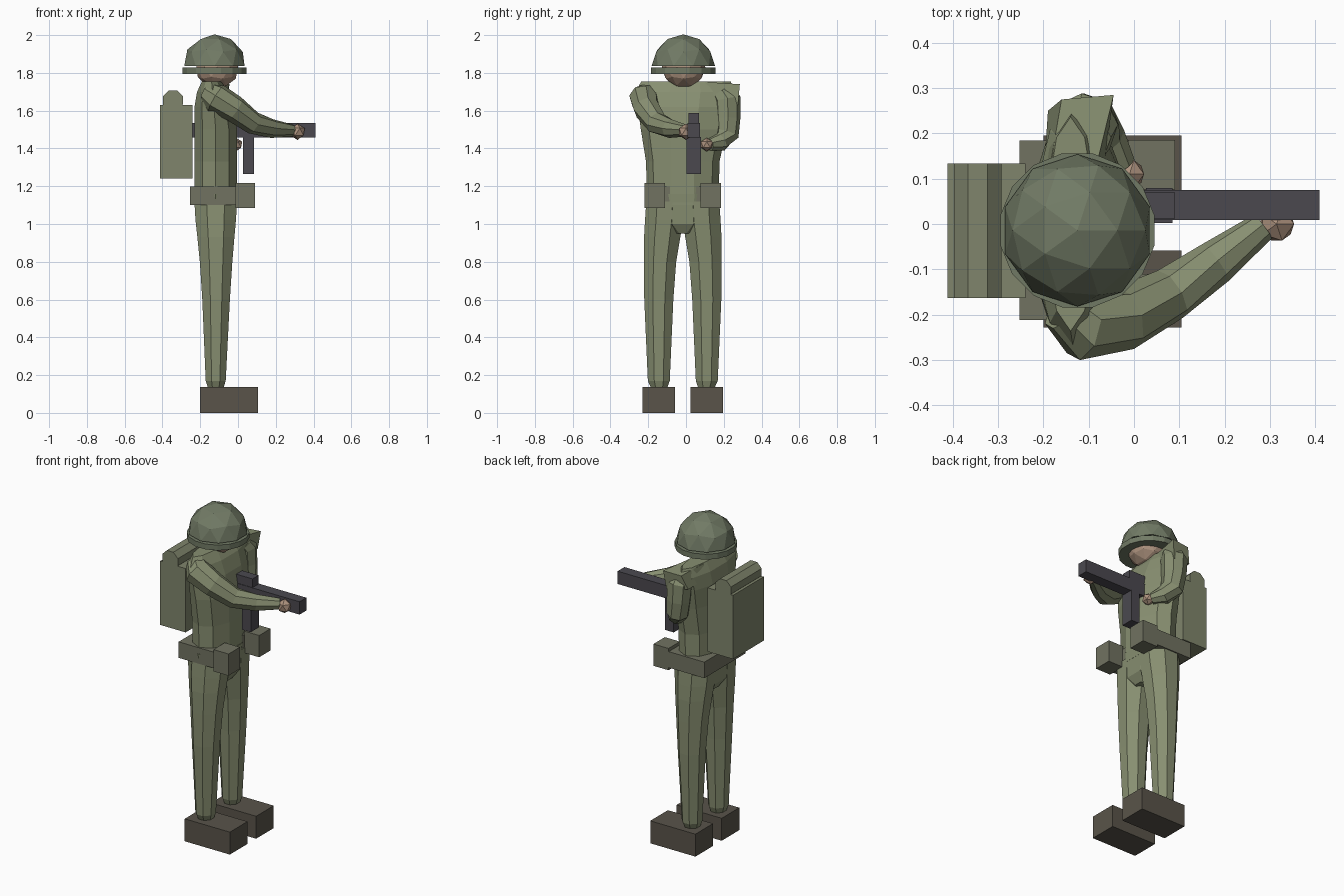
import bpy, bmesh, math
from mathutils import Vector, Matrix

if "Cube" in bpy.data.objects:
    bpy.data.objects.remove(bpy.data.objects["Cube"])

CX, CY = -0.125, -0.017      # body axis


def material(name, rgb):
    m = bpy.data.materials.new(name)
    m.diffuse_color = (*rgb, 1)
    m.use_nodes = True
    m.node_tree.nodes["Principled BSDF"].inputs["Base Color"].default_value = m.diffuse_color
    return m


CLOTH = material("cloth", (0.245, 0.275, 0.165))
HELMET = material("helmet_green", (0.165, 0.195, 0.13))
PACK = material("pack_green", (0.215, 0.235, 0.15))
WEB = material("webbing", (0.165, 0.17, 0.12))
BOOT = material("boot_brown", (0.10, 0.088, 0.068))
GUN = material("gun_metal", (0.07, 0.066, 0.078))
SKIN = material("skin", (0.42, 0.29, 0.21))


def finish(name, bm, mat):
    bmesh.ops.recalc_face_normals(bm, faces=bm.faces[:])
    me = bpy.data.meshes.new(name)
    bm.to_mesh(me)
    bm.free()
    me.materials.append(mat)
    ob = bpy.data.objects.new(name, me)
    bpy.context.collection.objects.link(ob)
    return ob


def box(name, x, y, z, mat):
    bm = bmesh.new()
    size = Vector((x[1] - x[0], y[1] - y[0], z[1] - z[0]))
    mid = Vector((sum(x), sum(y), sum(z))) / 2
    bmesh.ops.create_cube(bm, size=1, matrix=Matrix.Translation(mid) @ Matrix.Diagonal((*size, 1)))
    return finish(name, bm, mat)


def ball(name, loc, r, sub, mat, half=False):
    bm = bmesh.new()
    bmesh.ops.create_icosphere(bm, subdivisions=sub, radius=r)
    if half:
        cut = bmesh.ops.bisect_plane(bm, geom=bm.verts[:] + bm.edges[:] + bm.faces[:], dist=1e-4,
                                     plane_co=(0, 0, 0), plane_no=(0, 0, 1), clear_inner=True)
        bmesh.ops.holes_fill(bm, edges=[e for e in bm.edges if e.is_boundary])
    bmesh.ops.translate(bm, verts=bm.verts[:], vec=loc)
    return finish(name, bm, mat)


def skin_rings(name, rings, mat):
    """Bridge equal-sized point rings and cap the ends."""
    bm = bmesh.new()
    vs = [[bm.verts.new(p) for p in ring] for ring in rings]
    n = len(vs[0])
    for a, b in zip(vs, vs[1:]):
        for i in range(n):
            bm.faces.new((a[i], a[(i + 1) % n], b[(i + 1) % n], b[i]))
    bm.faces.new(vs[0])
    bm.faces.new(vs[-1])
    return finish(name, bm, mat)


def loft(name, sections, mat, n=8):
    """Stack of flat ellipses: (z, cx, cy, rx, ry)."""
    angles = [2 * math.pi * (i + 0.5) / n for i in range(n)]
    k = 1 / math.cos(math.pi / n)
    rings = [[(cx + rx * k * math.cos(a), cy + ry * k * math.sin(a), z) for a in angles]
             for z, cx, cy, rx, ry in sections]
    return skin_rings(name, rings, mat)


def tube(name, path, mat, n=8):
    """Round limb along a path of (x, y, z, radius)."""
    pts = [Vector(p[:3]) for p in path]
    rings = []
    for i, p in enumerate(pts):
        d = (pts[min(i + 1, len(pts) - 1)] - pts[max(i - 1, 0)]).normalized()
        side = d.cross(Vector((0.3, 0.9, 0.1))).normalized()
        up = d.cross(side)
        rings.append([p + path[i][3] * (side * math.cos(t) + up * math.sin(t))
                      for t in (2 * math.pi * (j + 0.5) / n for j in range(n))])
    return skin_rings(name, rings, mat)


# Head and helmet
ball("head", (CX + 0.015, -0.013, 1.83), 0.115, 2, SKIN)
ball("helmet_dome", (CX, -0.014, 1.836), 0.168, 2, HELMET, half=True)
loft("helmet_rim", [(1.795, CX, -0.014, 0.17, 0.17), (1.828, CX, -0.014, 0.17, 0.17)], HELMET, 16)

# Torso and pelvis
loft("torso", [(1.10, -0.118, CY, 0.112, 0.18), (1.33, -0.118, CY, 0.113, 0.185),
               (1.50, -0.118, -0.013, 0.113, 0.215), (1.62, -0.128, -0.008, 0.102, 0.235),
               (1.70, -0.135, -0.005, 0.082, 0.25), (1.755, -0.14, 0.0, 0.05, 0.225)], CLOTH, 10)
loft("pelvis", [(0.95, -0.118, CY, 0.075, 0.06), (1.0, -0.118, CY, 0.105, 0.17),
                (1.16, -0.118, CY, 0.115, 0.19)], CLOTH, 10)

# Legs, boots and belt pouches on both sides
for side, s in (("right", -1), ("left", 1)):
    loft(side + "_leg", [(z, x, CY + s * y, rx, ry) for z, x, y, rx, ry in (
        (0.13, -0.118, 0.125, 0.040, 0.042), (0.17, -0.118, 0.127, 0.053, 0.058),
        (0.60, -0.116, 0.127, 0.073, 0.077), (0.80, -0.116, 0.120, 0.086, 0.085),
        (0.93, -0.117, 0.109, 0.098, 0.096), (1.02, -0.118, 0.100, 0.107, 0.100),
        (1.12, -0.118, 0.095, 0.113, 0.098))], CLOTH)
    for part, x, y, z, mat in (("_boot", (-0.20, 0.105), (0.042, 0.212), (0, 0.137), BOOT),
                               ("_pouch", (-0.012, 0.09), (0.093, 0.203), (1.085, 1.218), WEB)):
        box(side + part, x, sorted((CY + s * y[0], CY + s * y[1])), z, mat)
box("belt", (-0.253, -0.01), (-0.212, 0.184), (1.10, 1.198), WEB)

# Arms and hands
tube("right_arm", [(-0.15, -0.185, 1.69, 0.06), (-0.115, -0.222, 1.665, 0.08), (-0.02, -0.208, 1.61, 0.071),
                   (0.08, -0.155, 1.535, 0.06), (0.18, -0.085, 1.505, 0.05),
                   (0.285, -0.005, 1.495, 0.033)], CLOTH)
ball("right_hand", (0.315, 0.0, 1.488), 0.043, 1, SKIN)
tube("left_arm", [(-0.115, 0.19, 1.70, 0.065), (-0.11, 0.215, 1.66, 0.075), (-0.105, 0.218, 1.56, 0.07),
                  (-0.095, 0.215, 1.475, 0.065), (-0.065, 0.18, 1.435, 0.052),
                  (-0.025, 0.125, 1.42, 0.033)], CLOTH)
ball("left_hand", (-0.01, 0.11, 1.42), 0.036, 1, SKIN)
# Raised peak of the left shoulder
skin_rings("left_shoulder", [[(-0.2, 0.1, 1.66), (-0.07, 0.1, 1.66), (-0.09, 0.1, 1.752), (-0.19, 0.1, 1.752)],
                             [(-0.19, 0.25, 1.65), (-0.06, 0.275, 1.63), (-0.045, 0.285, 1.74),
                              (-0.16, 0.275, 1.735)]], CLOTH)

# Backpack with bedroll
box("backpack", (-0.412, -0.24), (-0.163, 0.134), (1.24, 1.63), PACK)
roll = [(-0.345 + 0.057 * math.cos(t), 1.655 + 0.057 * math.sin(t))
        for t in (math.pi * (i + 0.5) / 4 for i in range(8))]
skin_rings("bedroll", [[(x, y, z) for x, z in roll] for y in (-0.163, 0.134)], PACK)

# Rifle
box("rifle_barrel", (-0.242, 0.41), (0.009, 0.075), (1.457, 1.535), GUN)
box("rifle_sight", (-0.04, 0.09), (0.012, 0.07), (1.53, 1.588), GUN)
box("rifle_magazine", (0.027, 0.085), (0.002, 0.08), (1.265, 1.46), GUN)
